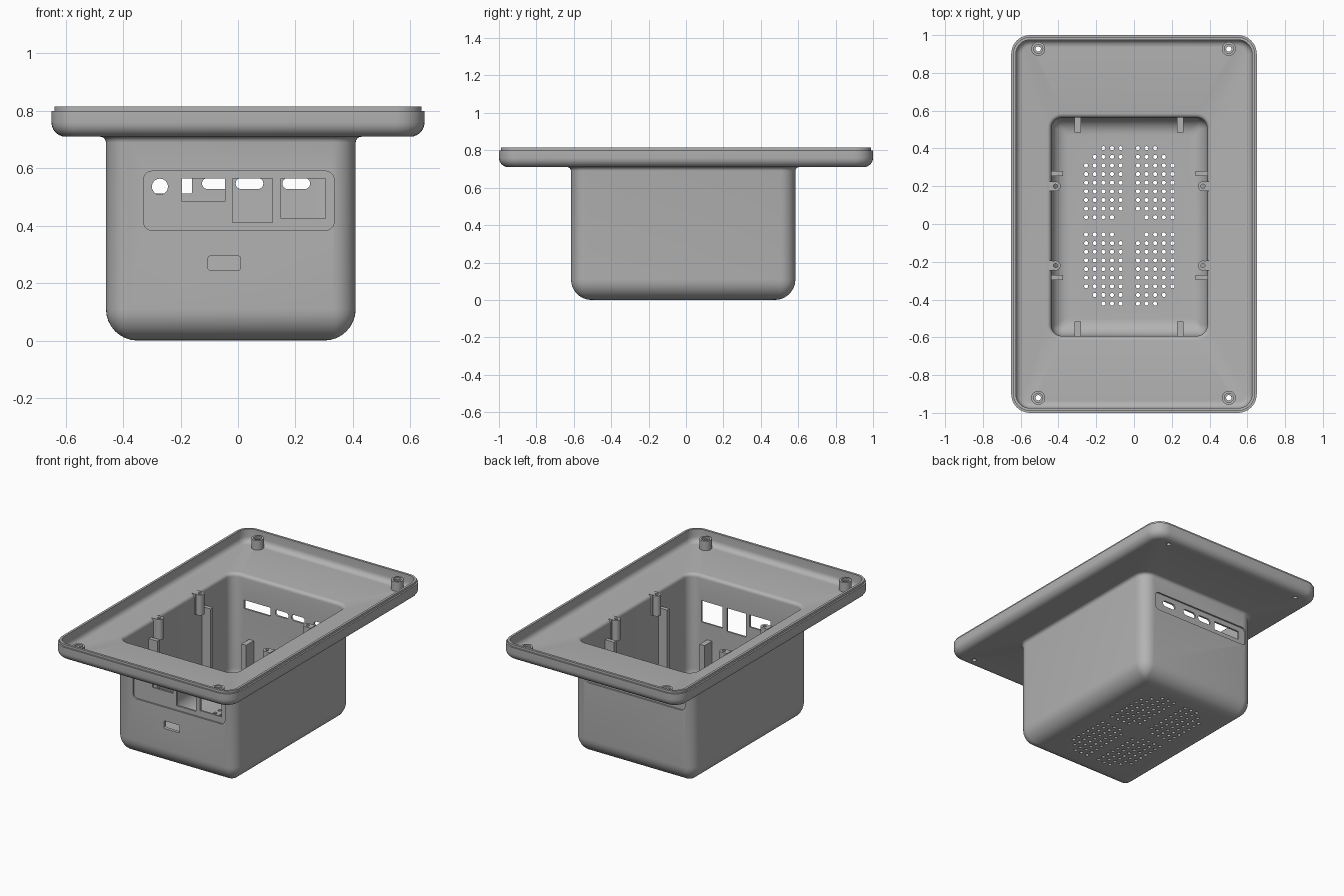
import bpy, bmesh
from math import sin, cos, pi, radians

if "Cube" in bpy.data.objects:
    bpy.data.objects.remove(bpy.data.objects["Cube"])

grey = bpy.data.materials.new("matte grey")
grey.use_nodes = True
GREY = (0.45, 0.45, 0.45, 1)
grey.diffuse_color = GREY
grey.node_tree.nodes["Principled BSDF"].inputs["Base Color"].default_value = GREY


def rounded(cx, cy, hx, hy, r, seg=8):
    """2D outline of a rounded rectangle."""
    pts = []
    for k, (sx, sy) in enumerate([(1, 1), (-1, 1), (-1, -1), (1, -1)]):
        for i in range(seg + 1):
            a = (k + i / seg) * pi / 2
            pts.append((cx + sx * (hx - r) + r * cos(a), cy + sy * (hy - r) + r * sin(a)))
    return pts


def circle(cx, cy, r, n=24):
    return [(cx + r * cos(2 * pi * i / n), cy + r * sin(2 * pi * i / n)) for i in range(n)]


def loft(bm, rings, closed=False):
    """Skin a list of equal rings; cap the ends or join last to first."""
    rows = [[bm.verts.new(p) for p in ring] for ring in rings]
    n = len(rows[0])
    pairs = list(zip(rows, rows[1:]))
    if closed:
        pairs.append((rows[-1], rows[0]))
    else:
        bm.faces.new(rows[0][::-1])
        bm.faces.new(rows[-1])
    for a, b in pairs:
        for i in range(n):
            j = (i + 1) % n
            bm.faces.new((a[i], a[j], b[j], b[i]))


def prism_z(bm, outline, z0, z1):
    loft(bm, [[(x, y, z) for x, y in outline] for z in (z0, z1)])


def prism_y(bm, outline, y0, y1):
    loft(bm, [[(x, y, z) for x, z in outline] for y in (y0, y1)])


def box(bm, x0, x1, y0, y1, z0, z1):
    prism_z(bm, [(x0, y0), (x1, y0), (x1, y1), (x0, y1)], z0, z1)


def tube(bm, x, y, profile, n=32):
    loft(bm, [[(px, py, z) for px, py in circle(x, y, r, n)] for r, z in profile], True)


def finish(name, bm):
    bmesh.ops.recalc_face_normals(bm, faces=bm.faces[:])
    mesh = bpy.data.meshes.new(name)
    bm.to_mesh(mesh)
    bm.free()
    mesh.materials.append(grey)
    ob = bpy.data.objects.new(name, mesh)
    bpy.context.scene.collection.objects.link(ob)
    return ob


def activate(ob):
    bpy.ops.object.select_all(action='DESELECT')
    ob.select_set(True)
    bpy.context.view_layer.objects.active = ob


def smooth(ob):
    activate(ob)
    bpy.ops.object.shade_smooth_by_angle(angle=radians(32))


def cut(ob, bm):
    cutter = finish("cutter", bm)
    cutter.hide_render = True
    mod = ob.modifiers.new("cut", 'BOOLEAN')
    mod.operation, mod.solver, mod.object = 'DIFFERENCE', 'EXACT', cutter
    activate(ob)
    bpy.ops.object.modifier_apply(modifier=mod.name)
    bpy.data.objects.remove(cutter)


# Housing: deep tub and wide rimmed flange as one lofted shell
CX, CY, HX, HY = -0.025, -0.015, 0.435, 0.60


def tub(inset, z):
    pts = rounded(CX, CY, HX - inset, HY - inset, max(0.08 - inset, 0.025))
    return [(x, y, z) for x, y in pts]


def flange(inset, z):
    return [(x, y, z) for x, y in rounded(0, 0, 0.65 - inset, 1 - inset, 0.10 - inset)]


def steps(n):
    return [(sin(i * pi / 2 / n), cos(i * pi / 2 / n)) for i in range(n + 1)]


rings = [tub(0.11 * (1 - s), 0.11 * (1 - c)) for s, c in steps(8)]
rings += [tub(-0.02 * (1 - c), 0.69 + 0.02 * s) for s, c in steps(4)]
rings += [flange(0.05 * (1 - s), 0.71 + 0.05 * (1 - c)) for s, c in steps(6)]
rings += [flange(0, 0.80), flange(0.01, 0.80), flange(0.01, 0.815), flange(0.025, 0.815)]
rings += [flange(0.025 + 0.035 * (1 - c), 0.765 - 0.035 * s) for s, c in steps(5)]
rings += [tub(0.022 * s, 0.708 + 0.022 * c) for s, c in steps(5)]
rings += [tub(0.022 + 0.09 * (1 - c), 0.112 - 0.09 * s) for s, c in steps(8)]
bm = bmesh.new()
loft(bm, rings)
housing = finish("housing", bm)

# Shallow recessed connector panels, front and back
FRONT, BACK = CY - HY, CY + HY
bm = bmesh.new()
prism_y(bm, rounded(0.003, 0.487, 0.332, 0.103, 0.03), FRONT - 0.05, FRONT + 0.01)
prism_y(bm, rounded(-0.04, 0.54, 0.36, 0.06, 0.03), BACK - 0.01, BACK + 0.05)
cut(housing, bm)

# Openings: connectors, vents and screw holes
bm = bmesh.new()
fy, by = (FRONT - 0.05, FRONT + 0.06), (BACK - 0.06, BACK + 0.05)
prism_y(bm, circle(-0.272, 0.536, 0.028), *fy)
for x0, x1, z0 in [(-0.195, -0.045, 0.485), (-0.02, 0.12, 0.412), (0.15, 0.305, 0.425)]:
    z1 = 0.565
    prism_y(bm, [(x0, z0), (x1, z0), (x1, z1), (x0, z1)], *fy)
prism_y(bm, rounded(-0.048, 0.27, 0.057, 0.025, 0.01), *fy)
for x in (0.203, 0.04, -0.077):
    prism_y(bm, rounded(x, 0.547, 0.048, 0.019, 0.018), *by)
prism_y(bm, rounded(-0.255, 0.54, 0.095, 0.028, 0.004), *by)

PITCH = 0.0457
for i in range(-5, 6):
    for j in range(-9, 10):
        if i and j and 2 < abs(i) + abs(j) <= 12:
            prism_z(bm, circle(-0.025 + i * PITCH, -0.01 + j * PITCH, 0.011, 12), -0.05, 0.06)

SCREWS = [(x, y) for x in (-0.507, 0.502) for y in (-0.92, 0.927)]
for x, y in SCREWS:
    prism_z(bm, circle(x, y, 0.014), 0.68, 0.76)
cut(housing, bm)
smooth(housing)

# Screw bosses in the flange corners
bm = bmesh.new()
for x, y in SCREWS:
    tube(bm, x, y, [(0.037, 0.725), (0.037, 0.792), (0.024, 0.792),
                    (0.024, 0.78), (0.014, 0.78), (0.014, 0.725)])
smooth(finish("screw_bosses", bm))

# Board mounts on the long walls
bm = bmesh.new()
for side in (-1, 1):
    x = CX + side * 0.39
    wall = CX + side * 0.428
    for y in (0.20, -0.22):
        tube(bm, x, y, [(0.026, 0.60), (0.026, 0.733), (0.011, 0.733), (0.011, 0.60)])
        box(bm, *sorted((x + side * 0.014, wall)), y - 0.026, y + 0.026, 0.60, 0.733)
smooth(finish("board_mounts", bm))

# Tall guide ribs on the long walls
bm = bmesh.new()
for side in (-1, 1):
    for y in (0.267, -0.283):
        box(bm, *sorted((CX + side * 0.35, CX + side * 0.42)), y - 0.013, y + 0.013, 0.06, 0.62)
finish("side_ribs", bm)

# Short support ribs on the end walls
bm = bmesh.new()
for x in (-0.298, 0.245):
    for side in (-1, 1):
        box(bm, x - 0.018, x + 0.018, *sorted((CY + side * 0.50, CY + side * 0.585)), 0.06, 0.32)
finish("end_ribs", bm)
